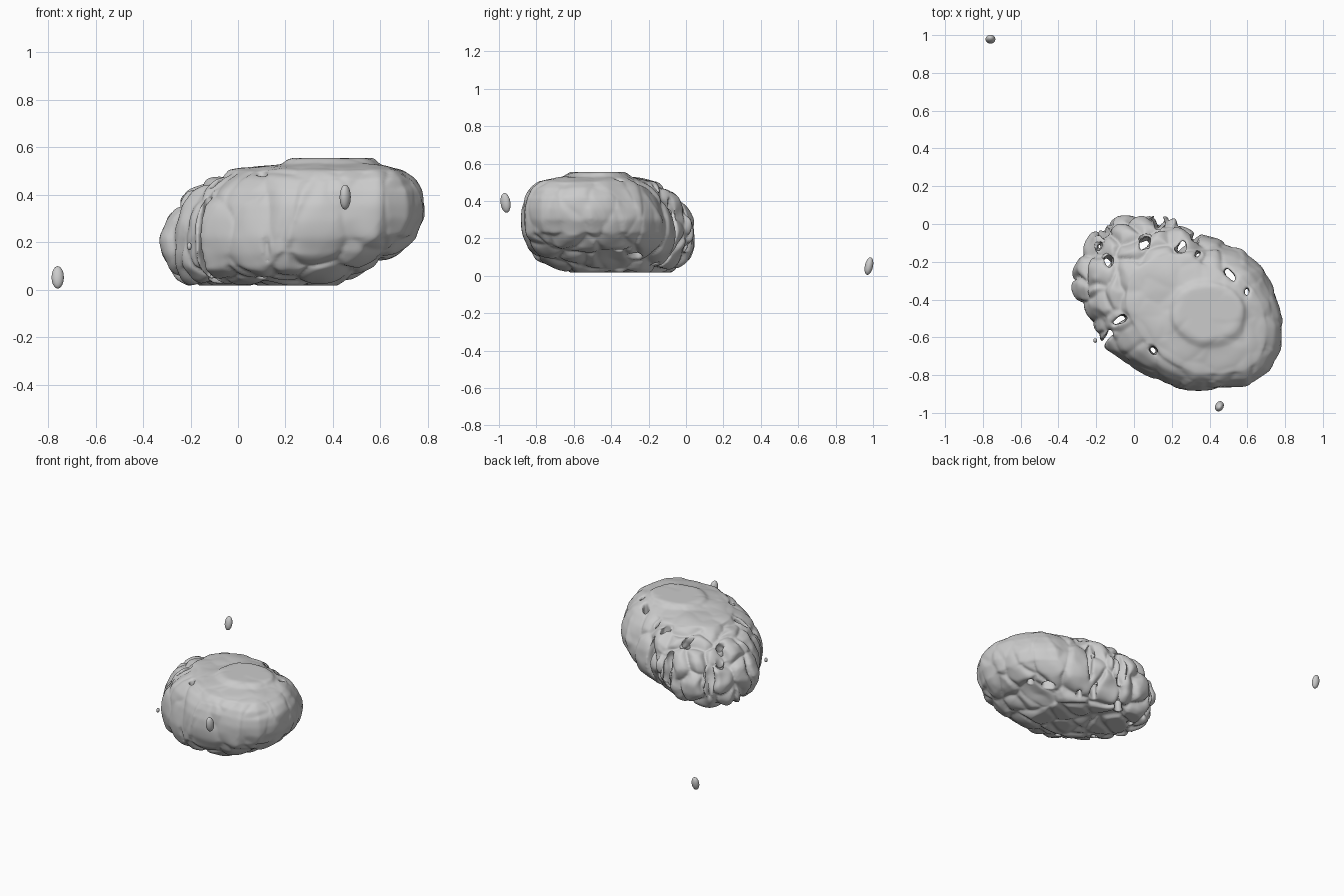
import bpy, bmesh, math
from mathutils import Vector, Matrix, noise

if "Cube" in bpy.data.objects:
    bpy.data.objects.remove(bpy.data.objects["Cube"])

# widest plan outline of the mass, seen from above
OUTLINE = [(-.32, -.3), (-.3, -.18), (-.22, -.05), (-.1, .02), (.05, .055), (.2, .035),
           (.32, -.045), (.45, -.085), (.57, -.125), (.68, -.22), (.74, -.33), (.785, -.5),
           (.77, -.66), (.71, -.77), (.6, -.845), (.4, -.865), (.23, -.865), (.1, -.805),
           (-.02, -.74), (-.14, -.655), (-.22, -.54), (-.3, -.4)]
CX, CY, HX, HY = .2325, -.405, .5525, .46
# height, then x and y extents of the outline at that height
LEVELS = [(.013, -.22, .43, -.61, -.10), (.04, -.26, .48, -.70, -.04),
          (.09, -.295, .57, -.80, .015), (.15, -.32, .68, -.845, .05),
          (.22, -.325, .76, -.87, .06), (.30, -.305, .79, -.875, .05),
          (.36, -.27, .79, -.875, .02), (.42, -.21, .78, -.865, -.03),
          (.47, -.12, .75, -.84, -.09), (.505, -.04, .70, -.79, -.16),
          (.519, .04, .66, -.73, -.22), (.532, .18, .60, -.66, -.29),
          (.550, .20, .585, -.63, -.31), (.557, .23, .565, -.61, -.33)]


def link(name, bm):
    me = bpy.data.meshes.new(name)
    bm.to_mesh(me)
    bm.free()
    ob = bpy.data.objects.new(name, me)
    bpy.context.collection.objects.link(ob)
    return ob


def add_ellipsoid(bm, loc, radii, turn=0, tilt=0):
    mat = (Matrix.Translation(loc) @ Matrix.Rotation(math.radians(tilt), 4, 'X')
           @ Matrix.Rotation(math.radians(turn), 4, 'Z') @ Matrix.Diagonal((*radii, 1)))
    bmesh.ops.create_icosphere(bm, subdivisions=3, radius=1, matrix=mat)


def bake(ob):
    """Replace the mesh by its modified result."""
    dg = bpy.context.evaluated_depsgraph_get()
    mesh = bpy.data.meshes.new_from_object(ob.evaluated_get(dg))
    ob.modifiers.clear()
    ob.data = mesh
    return mesh


def smooth(ob, times):
    mod = ob.modifiers.new("soften", 'SMOOTH')
    mod.factor, mod.iterations = .5, times


# main mass: loft of scaled outlines
bm = bmesh.new()
rings = []
for z, x0, x1, y0, y1 in LEVELS:
    ring = []
    for x, y in OUTLINE:
        u, v = (x - CX) / HX, (y - CY) / HY
        if z > .51:   # the raised top is rounder
            w = min(1, (z - .51) / .03)
            r = math.hypot(u, v)
            u, v = u * (1 - w + w / r), v * (1 - w + w / r)
        ring.append(bm.verts.new(((x0 + x1) / 2 + u * (x1 - x0) / 2,
                                  (y0 + y1) / 2 + v * (y1 - y0) / 2, z)))
    rings.append(ring)
n = len(OUTLINE)
for a, b in zip(rings, rings[1:]):
    for i in range(n):
        bm.faces.new((a[i], a[(i + 1) % n], b[(i + 1) % n], b[i]))
bm.faces.new(rings[0])
bm.faces.new(rings[-1])
bmesh.ops.recalc_face_normals(bm, faces=bm.faces)
body = link("lumpy_mass", bm)

# narrow upright openings: x, y, half sizes, turn
HOLES = [(-.14, -.21, .014, .04, 10), (-.19, -.12, .012, .025, -30), (.05, -.11, .016, .05, -35),
         (.25, -.12, .014, .045, -35), (.34, -.16, .012, .03, -40), (.51, -.27, .018, .05, 35),
         (.60, -.36, .012, .026, 0), (.10, -.67, .012, .045, 35), (-.08, -.51, .014, .05, -60)]
# slits between folds: x, y, z, half sizes, turn
SLITS = [(-.14, -.60, .2, .016, .09, .26, -35), (.12, -.84, .15, .014, .06, .13, 0),
         (.13, .03, .27, .016, .07, .2, -10), (.33, -.06, .28, .016, .07, .2, -25),
         (-.17, -.02, .25, .016, .06, .2, 35), (.06, -.79, .46, .02, .05, .05, 0)]
for x, y, a, b, turn in HOLES:
    SLITS.append((x, y, .3, a, b, .9, turn))
cutters = []
for i, (x, y, z, a, b, c, turn) in enumerate(SLITS):
    bm = bmesh.new()
    add_ellipsoid(bm, (x, y, z), (a, b, c), turn)
    cutter = link(f"fold_cutter_{i}", bm)
    cutter.hide_render = True
    cutters.append(cutter)
    mod = body.modifiers.new("cut", 'BOOLEAN')
    mod.operation, mod.object, mod.solver = 'DIFFERENCE', cutter, 'EXACT'
mod = body.modifiers.new("remesh", 'REMESH')
mod.mode, mod.voxel_size = 'VOXEL', .0095
smooth(body, 6)
mesh = bake(body)
for cutter in cutters:
    bpy.data.objects.remove(cutter)

# folds: soft creases along cell borders, strong at the back, left and underside
normals = [v.normal.copy() for v in mesh.vertices]
for v, nor in zip(mesh.vertices, normals):
    p = v.co.copy()
    side = (-.55 * (p.x - CX) + .83 * (p.y - CY)) / .45
    back = max(0, min(1, .3 + .8 * side))
    under = max(0, min(1, -nor.z * 1.5)) * (.6 + .4 * back)
    mask = max(.25, back, under)
    if p.z > .5 and nor.z > .6:
        mask = .1
    q = p + noise.noise_vector(p * 6) * .05
    d = noise.voronoi(Vector((q.x * 6.5, q.y * 6.5, q.z * 2.2)))[0]
    crease = math.exp(-(d[1] - d[0]) / .25)
    amount = (.016 - .05 * crease) * mask + .009 * noise.noise(p * 6)
    # bend the openings into irregular shapes
    bend = noise.noise_vector(p * 9) * .015 * mask
    v.co = p + nor * amount + Vector((bend.x, bend.y, 0))
    v.co.z = max(.015, min(.556, v.co.z))
smooth(body, 6)
mesh = bake(body)
for v in mesh.vertices:
    v.co.z = max(.017, v.co.z)
for f in mesh.polygons:
    f.use_smooth = True

# loose specks around the mass
for name, loc, radii, turn, tilt in (
        ("speck_back_left", (-.76, .978, .052), (.026, .022, .048), 0, -12),
        ("speck_front", (.452, -.965, .39), (.022, .028, .053), -30, 8),
        ("speck_left", (-.205, -.617, .183), (.01, .012, .016), 0, 0)):
    bm = bmesh.new()
    add_ellipsoid(bm, loc, radii, turn, tilt)
    ob = link(name, bm)
    for f in ob.data.polygons:
        f.use_smooth = True
